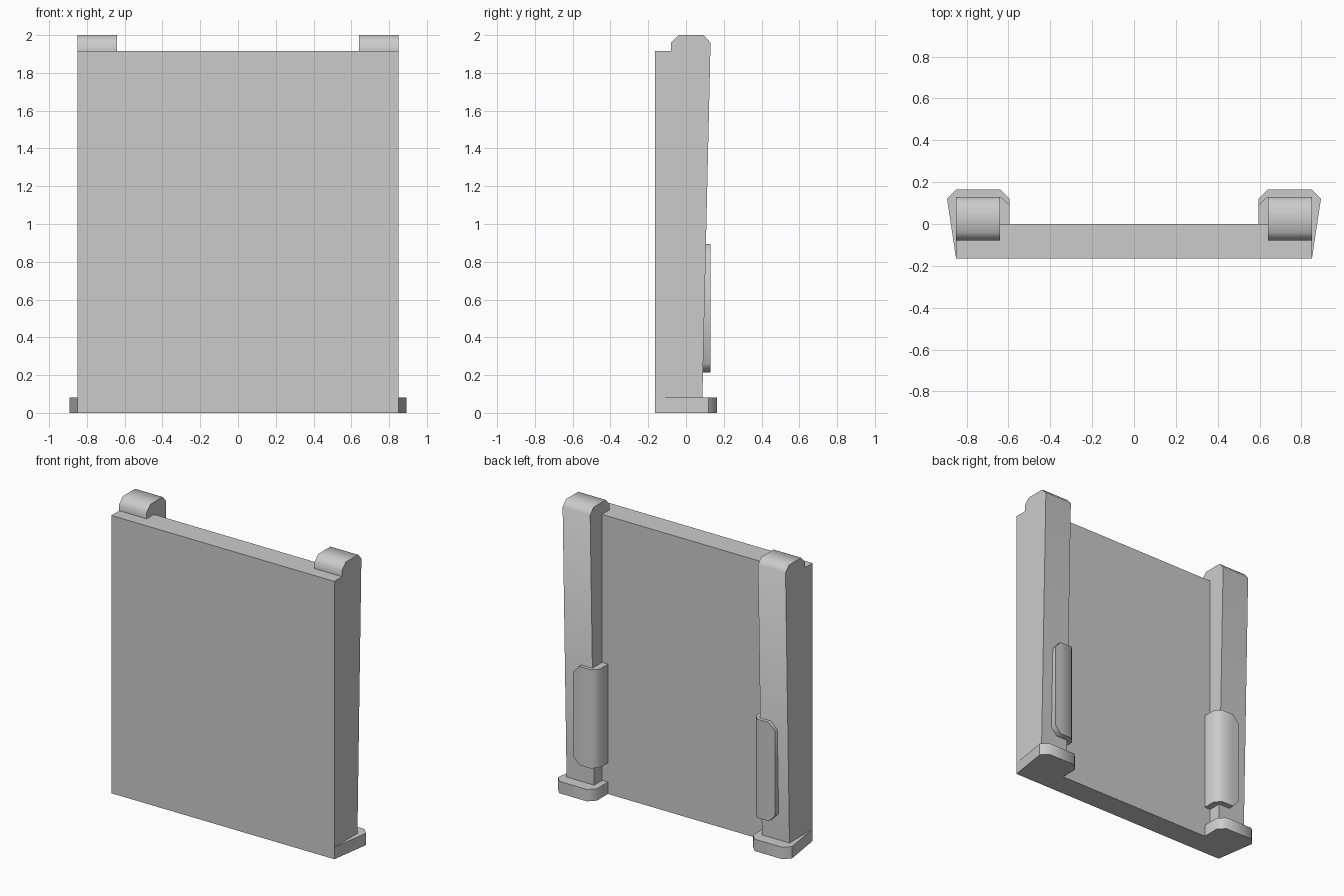
import bpy, bmesh, math

if "Cube" in bpy.data.objects:
    bpy.data.objects.remove(bpy.data.objects["Cube"])


def finish(name, bm, mirror=True):
    """Turn a bmesh into an object, mirrored to the other side if asked."""
    bmesh.ops.recalc_face_normals(bm, faces=bm.faces)
    me = bpy.data.meshes.new(name)
    bm.to_mesh(me)
    bm.free()
    me.shade_smooth()
    me.set_sharp_from_angle(angle=math.radians(50))
    ob = bpy.data.objects.new(name, me)
    bpy.context.collection.objects.link(ob)
    if mirror:
        mod = ob.modifiers.new("Mirror", 'MIRROR')
        mod.use_axis[0] = True
        mod.use_mirror_merge = False
    return ob


def extrude(name, points, offset, mirror=True):
    """Extrude a closed profile of 3D points along an offset."""
    bm = bmesh.new()
    face = bm.faces.new([bm.verts.new(p) for p in points])
    new = bmesh.ops.extrude_face_region(bm, geom=[face], use_keep_orig=True)["geom"]
    bmesh.ops.translate(bm, vec=offset,
                        verts=[v for v in new if isinstance(v, bmesh.types.BMVert)])
    return finish(name, bm, mirror)


W, FRONT, BACK, TOP = 0.85, -0.165, 0.165, 1.915
INNER = 0.64

# Main panel
panel = [(-W, FRONT, 0), (W, FRONT, 0), (W, 0, 0), (-W, 0, 0)]
extrude("panel", panel, (0, 0, TOP), mirror=False)

# Tapered posts behind the panel, hooked over its top edge
side = [(0, 0), (0.085, 0), (0.13, 1.96), (0.093, 2.0), (-0.04, 2.0),
        (-0.08, 1.96), (-0.08, TOP), (0, TOP)]
extrude("post", [(INNER, y, z) for y, z in side], (W - INNER, 0, 0))

# Chamfered feet wrapping the post bases
foot = [(W, FRONT), (0.893, 0.12), (W, BACK), (INNER, BACK),
        (0.595, 0.12), (0.595, 0), (W, 0)]
extrude("foot", [(x, y, 0) for x, y in foot], (0, 0, 0.082))

# Guard plates wrapped around the inner back corner of each post:
# (outer x, outer y, backing x, backing y, inset of top and bottom ends)
sections = [(0.595, 0, 0.645, 0, 0),
            (0.595, 0.09, 0.645, 0.07, 0),
            (0.635, 0.13, 0.66, 0.08, 0),
            (0.725, 0.13, 0.725, 0.08, 0),
            (0.77, 0.13, 0.77, 0.08, 0.05)]
LOW, HIGH = 0.215, 0.895
bm = bmesh.new()
rings = []
for ox, oy, ix, iy, inset in sections:
    lo, hi = LOW + inset, HIGH - inset
    rings.append([bm.verts.new(p) for p in
                  ((ox, oy, lo), (ox, oy, hi), (ix, iy, hi), (ix, iy, lo))])
for a, b in zip(rings, rings[1:]):
    for i in range(4):
        j = (i + 1) % 4
        bm.faces.new((a[i], a[j], b[j], b[i]))
bm.faces.new(rings[0])
bm.faces.new(rings[-1])
finish("guard_plate", bm)
